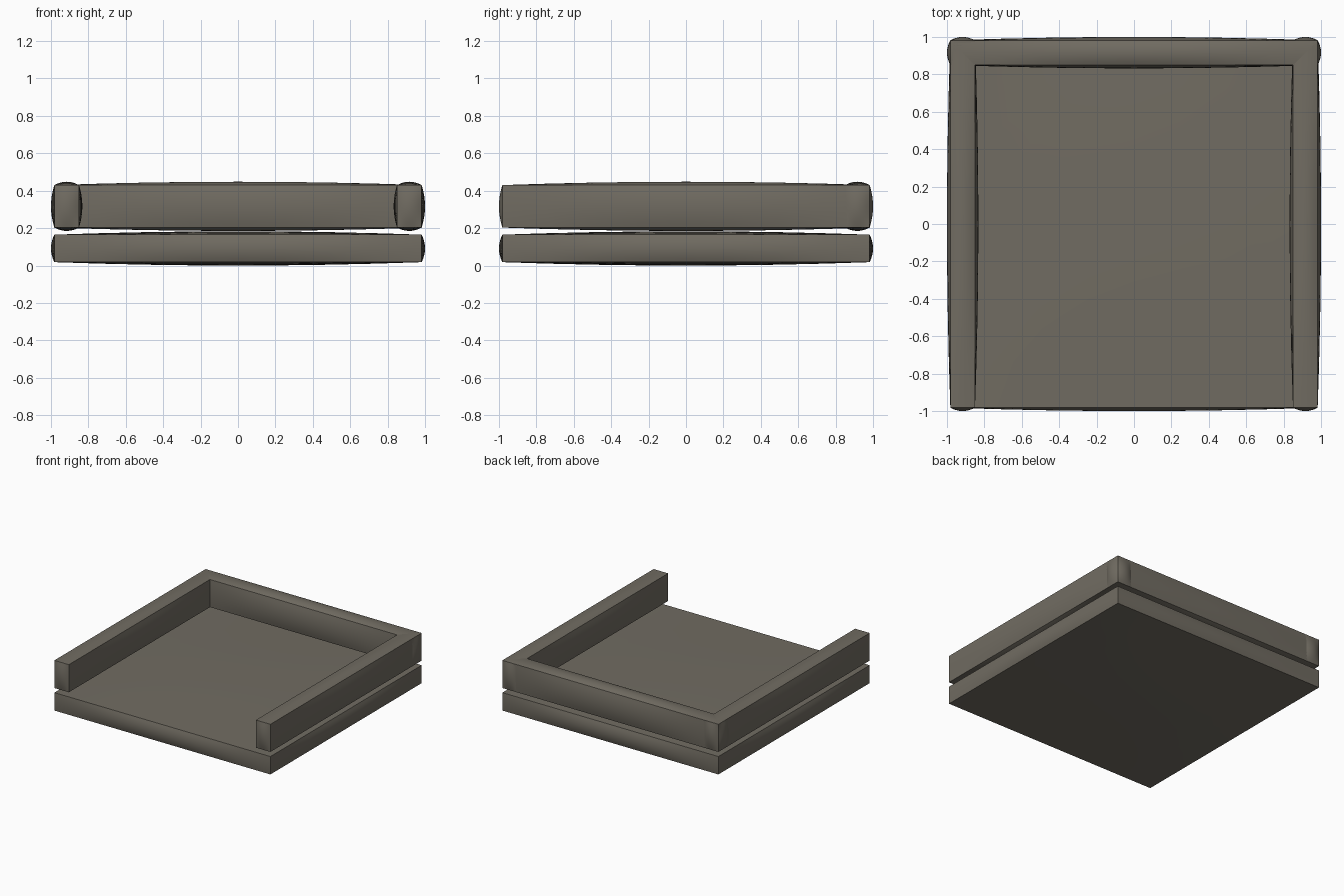
import bpy
import bmesh
from mathutils import Vector

if "Cube" in bpy.data.objects:
    bpy.data.objects.remove(bpy.data.objects["Cube"])

BULGE = 0.018   # how far each face swells at its middle
CUTS = 7        # subdivisions along each edge

taupe = bpy.data.materials.new("taupe fabric")
taupe.diffuse_color = (0.165, 0.15, 0.122, 1)
taupe.use_nodes = True
taupe.node_tree.nodes["Principled BSDF"].inputs["Base Color"].default_value = taupe.diffuse_color


def pillow(name, low, high):
    """Box between two corners, with every face swelling outward."""
    low, high = Vector(low), Vector(high)
    mid, half = (low + high) / 2, (high - low) / 2
    bm = bmesh.new()
    bmesh.ops.create_cube(bm, size=2)
    bmesh.ops.subdivide_edges(bm, edges=bm.edges[:], cuts=CUTS, use_grid_fill=True)
    for v in bm.verts:
        u = v.co.copy()
        for i in range(3):
            j, k = (i + 1) % 3, (i + 2) % 3
            swell = 0.0
            if abs(u[i]) > 0.999:
                swell = BULGE * (1 - u[j] ** 2) * (1 - u[k] ** 2)
            v.co[i] = mid[i] + u[i] * (half[i] + swell)
    mesh = bpy.data.meshes.new(name)
    bm.to_mesh(mesh)
    bm.free()
    mesh.materials.append(taupe)
    obj = bpy.data.objects.new(name, mesh)
    bpy.context.collection.objects.link(obj)
    bpy.ops.object.select_all(action='DESELECT')
    obj.select_set(True)
    bpy.context.view_layer.objects.active = obj
    bpy.ops.object.shade_smooth_by_angle(angle=0.6)
    return obj


E = 1 - BULGE   # outer edge
I = 0.85        # inner edge of the rails

# Base cushion
pillow("seat_base", (-E, -E, BULGE), (E, E, 0.165))

# Back and the two arms, overlapping at the rear corners
pillow("back_rest", (-E, I, 0.203), (E, E, 0.43))
pillow("left_arm", (-E, -E, 0.203), (-I, E, 0.43))
pillow("right_arm", (I, -E, 0.203), (E, E, 0.43))
